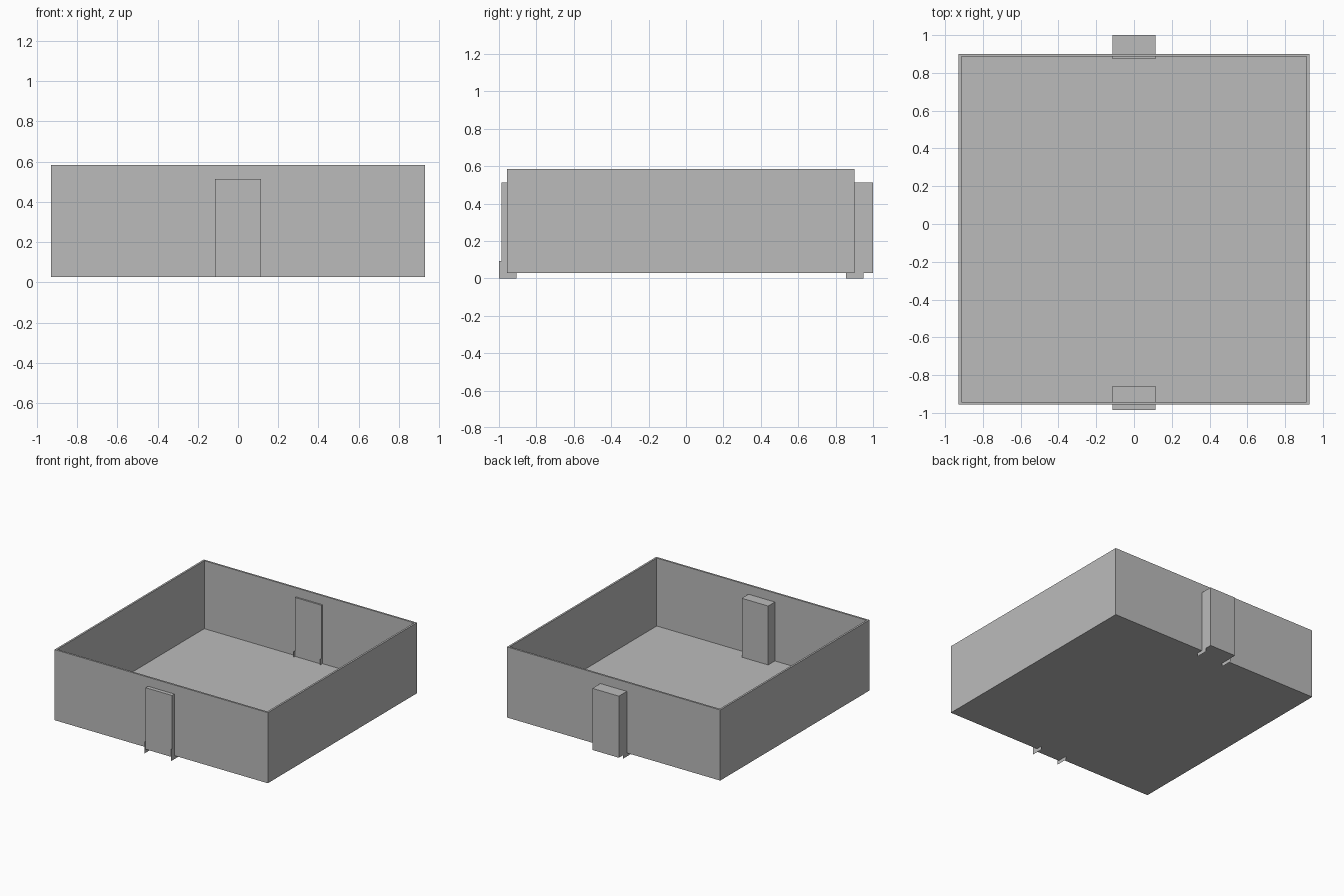
import bpy
import bmesh
from mathutils import Vector

if "Cube" in bpy.data.objects:
    bpy.data.objects.remove(bpy.data.objects["Cube"], do_unlink=True)

GREY = (0.5, 0.5, 0.5, 1.0)
material = bpy.data.materials.new("plain grey")
material.use_nodes = True
material.diffuse_color = GREY
material.node_tree.nodes["Principled BSDF"].inputs["Base Color"].default_value = GREY


def add_object(name, bm):
    mesh = bpy.data.meshes.new(name)
    bm.normal_update()
    bm.to_mesh(mesh)
    bm.free()
    mesh.materials.append(material)
    obj = bpy.data.objects.new(name, mesh)
    bpy.context.collection.objects.link(obj)
    return obj


def box_mesh(low, high):
    low, high = Vector(low), Vector(high)
    bm = bmesh.new()
    bmesh.ops.create_cube(bm, size=1)
    bmesh.ops.scale(bm, vec=high - low, verts=bm.verts)
    bmesh.ops.translate(bm, vec=(low + high) / 2, verts=bm.verts)
    bm.normal_update()
    return bm


# Open tray: inset the top face and sink it to leave thin walls and a floor
BASE, RIM, WALL = 0.028, 0.584, 0.021
bm = box_mesh((-0.929, -0.956, BASE), (0.929, 0.901, RIM))
top = max(bm.faces, key=lambda f: f.normal.z)
bmesh.ops.inset_region(bm, faces=[top], thickness=WALL)
sunk = bmesh.ops.extrude_discrete_faces(bm, faces=[top])["faces"][0]
bmesh.ops.translate(bm, vec=(0, 0, BASE + WALL - RIM), verts=sunk.verts)
add_object("tray", bm)

# Door block through each end wall, with a thin upright foot sheet on each side
HALF_WIDTH, DOOR_TOP, FOOT_TOP = 0.115, 0.513, 0.094
ends = {
    "front": ((-0.986, -0.858), (-1.0, -0.905)),
    "back": ((0.874, 1.0), (0.855, 0.95)),
}
for end, (door_y, foot_y) in ends.items():
    add_object(end + "_door", box_mesh((-HALF_WIDTH, door_y[0], BASE),
                                       (HALF_WIDTH, door_y[1], DOOR_TOP)))
    for side, sign in (("left", 1), ("right", -1)):
        bm = bmesh.new()
        x = sign * HALF_WIDTH
        corners = [(x, foot_y[0], 0), (x, foot_y[1], 0),
                   (x, foot_y[1], FOOT_TOP), (x, foot_y[0], FOOT_TOP)]
        bm.faces.new([bm.verts.new(c) for c in corners[::sign]])
        add_object(end + "_" + side + "_foot", bm)
